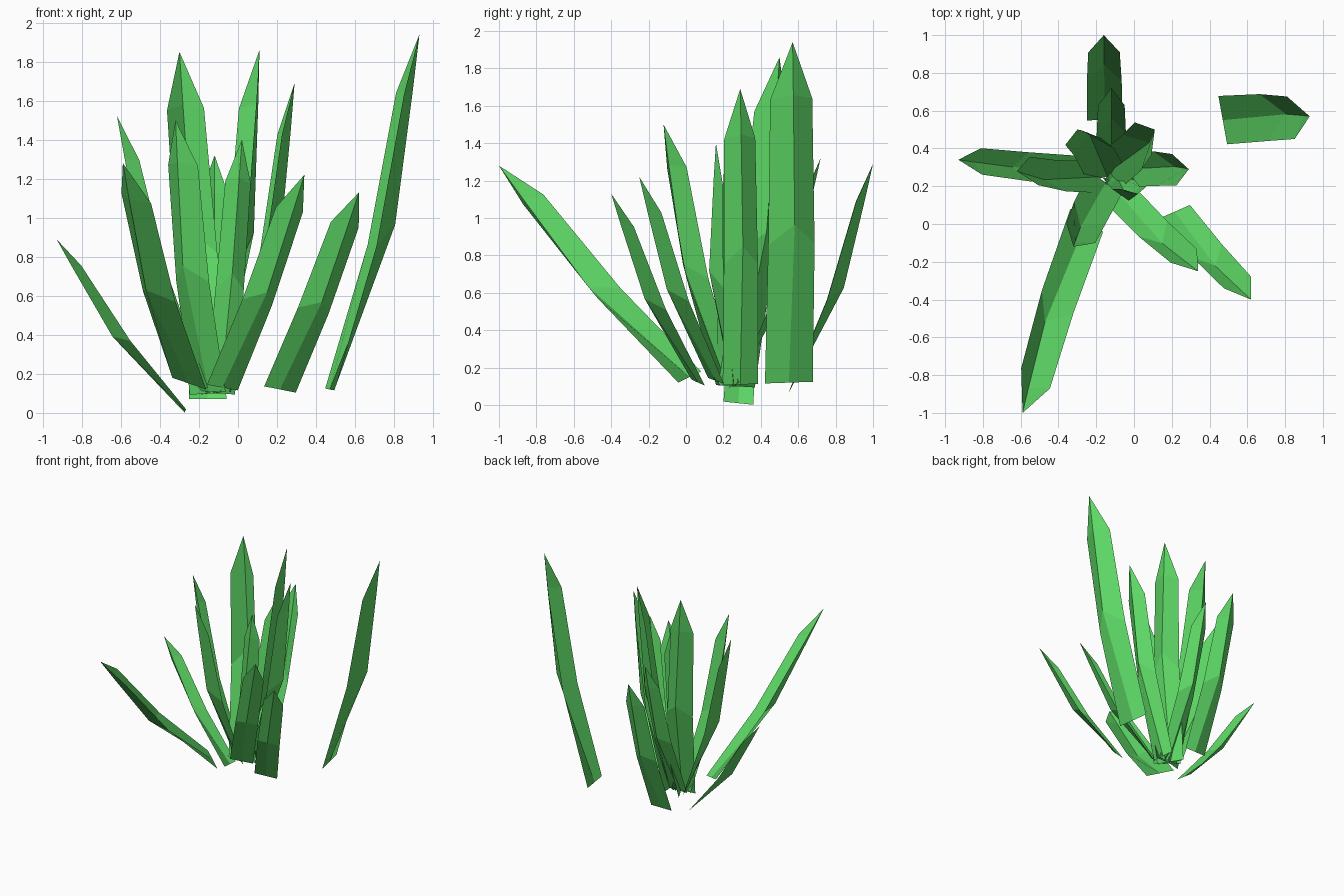
import bpy
from math import radians
from mathutils import Matrix, Vector

cube = bpy.data.objects.get("Cube")
if cube:
    bpy.data.objects.remove(cube, do_unlink=True)

# One flat leaf colour
leaf_green = bpy.data.materials.new("leaf_green")
leaf_green.use_nodes = True
colour = (0.11, 0.68, 0.13, 1)
leaf_green.diffuse_color = colour
shader = leaf_green.node_tree.nodes["Principled BSDF"]
shader.inputs["Base Color"].default_value = colour
shader.inputs["Roughness"].default_value = 0.9


def blade(name, base, tip, width, roll=0):
    """Folded leaf: flat root, keeled middle, narrowing shoulder and pointed tip.
    Roll turns it about its own length, in degrees."""
    base, tip = Vector(base), Vector(tip)
    axis = tip - base
    size = axis.length
    across = Vector((-axis.y, axis.x, 0)).normalized()
    across.rotate(Matrix.Rotation(radians(-roll), 3, axis))
    # The keel lies on the outer, lower side
    keel = across.cross(axis).normalized()

    def point(along, side, depth):
        return base + axis * along + across * (side * width / 2) + keel * (depth * size)

    # Each row runs from one edge over the keel to the other edge:
    # edge position, keel position, relative width, edge depth, keel depth
    rows = [(0, 0, 1, 0, 0),
            (0.41, 0.48, 0.97, 0.016, 0.064),
            (0.83, 0.85, 0.88, -0.012, 0.02)]
    verts = []
    for edge, middle, spread, edge_depth, keel_depth in rows:
        verts += [point(edge, -spread, edge_depth),
                  point(middle, 0, keel_depth),
                  point(edge, spread, edge_depth)]
    verts.append(tip)

    # Two strips of quads, closed by two triangles at the tip
    faces = []
    for row in range(len(rows) - 1):
        for half in range(2):
            a = row * 3 + half
            faces.append((a, a + 3, a + 4, a + 1))
    last = len(verts) - 1
    faces += [(last - 3, last, last - 2), (last - 2, last, last - 1)]

    mesh = bpy.data.meshes.new(name)
    mesh.from_pydata(verts, [], faces)
    mesh.materials.append(leaf_green)
    mesh.update()
    leaf = bpy.data.objects.new(name, mesh)
    bpy.context.collection.objects.link(leaf)


# Outer leaves standing apart from the clump
blade("detached_tall_leaf", (0.47, 0.55, 0.12), (0.93, 0.57, 1.94), 0.26, -8)
blade("front_leaf", (-0.25, 0.02, 0.15), (-0.59, -1, 1.28), 0.22, 23)
blade("low_right_leaf", (-0.27, 0.28, 0.01), (-0.93, 0.34, 0.89), 0.16, -10)
blade("front_left_leaf", (0.215, 0.065, 0.12), (0.62, -0.4, 1.13), 0.18, 20)
blade("back_leaf", (-0.155, 0.55, 0.07), (-0.16, 1, 1.29), 0.19)

# Leaves growing out of the central clump
blade("right_leaf", (-0.18, 0.25, 0.12), (-0.62, 0.28, 1.52), 0.18, -22)
blade("tall_back_right_leaf", (-0.14, 0.25, 0.1), (-0.3, 0.5, 1.85), 0.22, 22)
blade("tall_back_left_leaf", (-0.14, 0.27, 0.1), (0.11, 0.5, 1.86), 0.22, 16)
blade("left_leaf", (-0.05, 0.29, 0.11), (0.29, 0.29, 1.69), 0.19, -8)
blade("inner_front_left_leaf", (-0.08, 0.16, 0.13), (0.34, -0.25, 1.22), 0.18, 20)
blade("inner_back_leaf", (-0.12, 0.27, 0.1), (-0.12, 0.72, 1.32), 0.16)
blade("inner_front_leaf", (-0.15, 0.22, 0.11), (-0.32, -0.12, 1.5), 0.21, 8)
blade("upright_leaf", (-0.09, 0.25, 0.1), (0.02, 0.16, 1.4), 0.15, 45)

# Short sprouts around the root
root = Vector((-0.09, 0.27, 0.1))
for number, lean in enumerate([(0.08, 0.06), (-0.07, 0.07), (0.09, -0.05), (-0.06, -0.06)]):
    blade(f"sprout_{number}", root, root + Vector((*lean, 0.24)), 0.05)
